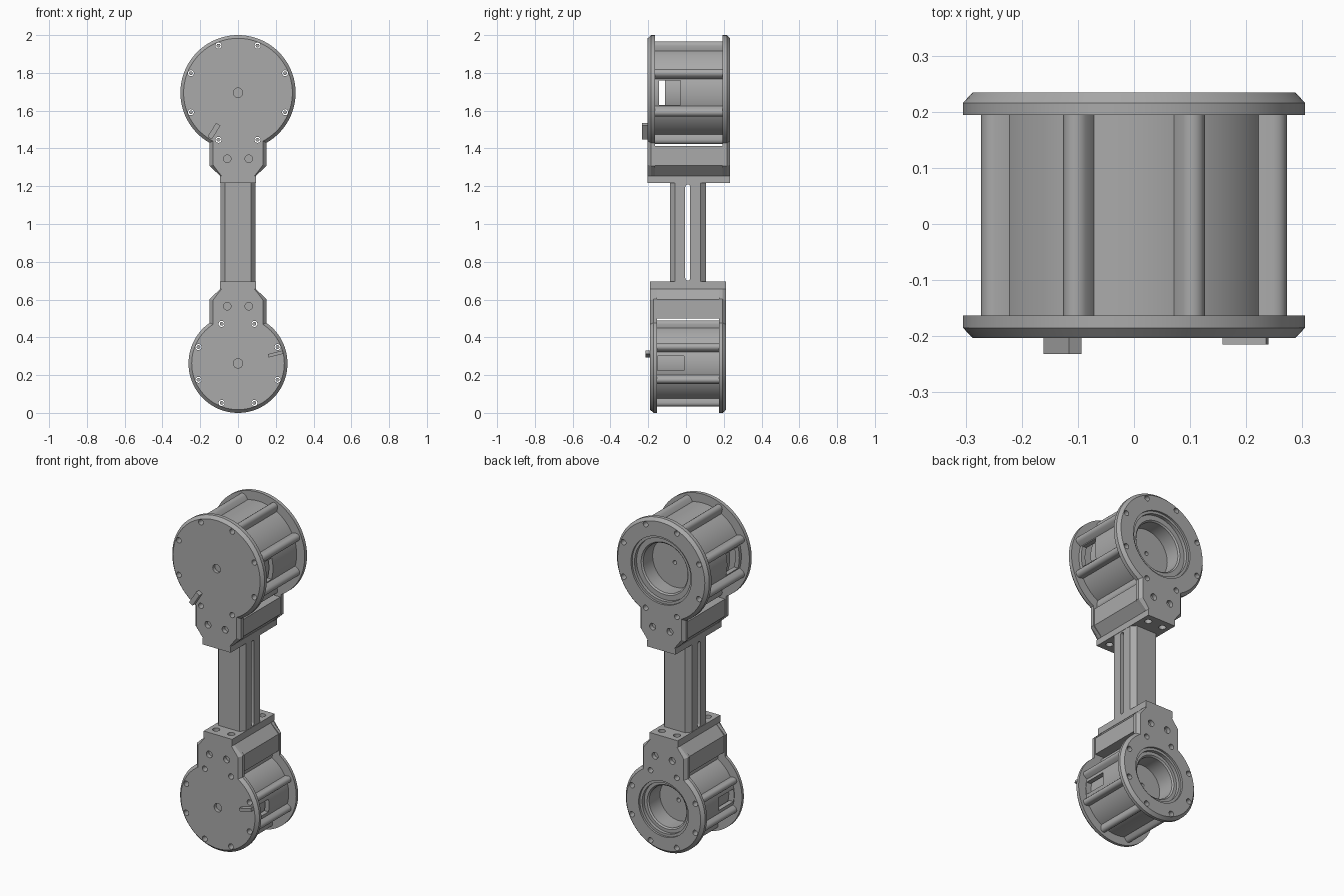
import bpy, bmesh
from math import sin, cos, asin, pi, sqrt, radians

if "Cube" in bpy.data.objects:
    bpy.data.objects.remove(bpy.data.objects["Cube"])

grey = bpy.data.materials.new("machined grey")
grey.use_nodes = True
COLOUR = (0.4, 0.4, 0.4, 1)
grey.diffuse_color = COLOUR
grey.node_tree.nodes["Principled BSDF"].inputs["Base Color"].default_value = COLOUR


# ---- helpers ----
def circle(r, cx=0, cz=0, n=32):
    return [(cx + r * sin(2 * pi * i / n), cz + r * cos(2 * pi * i / n)) for i in range(n)]


def rect(x0, x1, z0, z1):
    return [(x0, z0), (x1, z0), (x1, z1), (x0, z1)]


def ring(pts, a, axis="Y"):
    place = {"X": lambda u, v: (a, u, v), "Y": lambda u, v: (u, a, v), "Z": lambda u, v: (u, v, a)}[axis]
    return [place(u, v) for u, v in pts]


def prism(pts, a, b, axis="Y"):
    return [ring(pts, a, axis), ring(pts, b, axis)]


def make(name, lofts, closed=False):
    """Join rings of points into solids; closed lofts form a tube."""
    bm = bmesh.new()
    for rings in lofts:
        loops = [[bm.verts.new(p) for p in r] for r in rings]
        pairs = list(zip(loops, loops[1:]))
        if closed:
            pairs.append((loops[-1], loops[0]))
        else:
            bm.faces.new(loops[0])
            bm.faces.new(loops[-1])
        n = len(loops[0])
        for lo, hi in pairs:
            for i in range(n):
                j = (i + 1) % n
                bm.faces.new((lo[i], lo[j], hi[j], hi[i]))
    bmesh.ops.recalc_face_normals(bm, faces=bm.faces[:])
    mesh = bpy.data.meshes.new(name)
    bm.to_mesh(mesh)
    bm.free()
    obj = bpy.data.objects.new(name, mesh)
    bpy.context.scene.collection.objects.link(obj)
    return obj


def finish(obj, cuts=()):
    """Cut the holes, then shade and colour the part."""
    if cuts:
        cutter = make("hole_cutter", cuts)
        cutter.hide_render = True
        mod = obj.modifiers.new("holes", "BOOLEAN")
        mod.operation, mod.solver, mod.object = "DIFFERENCE", "EXACT", cutter
        graph = bpy.context.evaluated_depsgraph_get()
        mesh = bpy.data.meshes.new_from_object(obj.evaluated_get(graph))
        obj.modifiers.clear()
        obj.data = mesh
        bpy.data.objects.remove(cutter)
    obj.data.materials.clear()
    obj.data.materials.append(grey)
    obj.data.shade_smooth()
    obj.data.set_sharp_from_angle(angle=radians(30))


def plate_outline(cz, r, s, reach, d):
    """Round plate with a shouldered neck pointing up (s=1) or down (s=-1)."""
    w, t, r = 0.15 - d, 0.095 - d * 0.4, r - d
    a0, n = asin(w / r), 72
    pts = [(r * sin(a), r * cos(a)) for a in (a0 + (2 * pi - 2 * a0) * i / n for i in range(n + 1))]
    shoulder = reach - 0.052 - d * 0.4
    pts += [(-w, shoulder), (-t, reach), (t, reach), (w, shoulder)]
    return [(x, cz + s * v) for x, v in pts]


def ribbed_outline(cz, r, rb, boss, n=240):
    """Circle with eight rounded screw bosses."""
    pts = []
    for i in range(n):
        a = 2 * pi * i / n
        d = a % (pi / 4) - pi / 8
        disc = boss ** 2 - (rb * sin(d)) ** 2
        rad = max(r, rb * cos(d) + sqrt(disc)) if disc > 0 else r
        pts.append((rad * sin(a), cz + rad * cos(a)))
    return pts


# ---- one joint housing: plates, barrel, rotor, neck block, pointer ----
def housing(name, cz, r, s, reach, y0, y1, thick, rb, barrel, boss, rotor, opening,
            step, bore, floor, rotor_front, window, pointer):
    spots = [(rb * sin(pi / 8 + k * pi / 4), cz + rb * cos(pi / 8 + k * pi / 4)) for k in range(8)]
    screws = [prism(circle(0.016, x, z, 20), y0 - 0.1, y1 + 0.1) for x, z in spots]
    neck_z = cz + s * (reach - 0.09)

    for side, out, inn in (("front", y0, y0 + thick), ("back", y1, y1 - thick)):
        sign = 1 if inn > out else -1
        full = plate_outline(cz, r, s, reach, 0)
        face = plate_outline(cz, r, s, reach, 0.017)
        plate = make(f"{name}_{side}_plate",
                     [[ring(full, inn), ring(full, out + sign * 0.018), ring(face, out)]])
        cuts = screws + [prism(circle(0.02, x, neck_z, 24), out - sign * 0.05, out + sign * 0.025)
                         for x in (-0.057, 0.057)]
        if side == "front":
            cuts.append(prism(circle(0.025, 0, cz, 24), out - 0.05, out + 0.02))
        else:
            cuts.append(prism(circle(opening, 0, cz, 64), out + 0.05, inn - 0.05))
        finish(plate, cuts)

    # hollow ribbed barrel with a window on each side
    outer, inner = ribbed_outline(cz, barrel, rb, boss), circle(barrel - 0.027, 0, cz, 240)
    a, b = y0 + thick - 0.005, y1 - thick + 0.005
    shell = make(f"{name}_barrel", [[ring(outer, a), ring(outer, b), ring(inner, b), ring(inner, a)]], True)
    wy0, wy1, half = window
    box = prism(rect(wy0, wy1, cz - half, cz + half), -0.5, 0.5, "X")
    finish(shell, screws + [box])

    # stepped rotor cup seen from the back
    profile = [(rotor, rotor_front), (rotor, y1 - 0.012), (step, y1 - 0.012), (step, y1 - 0.032),
               (bore + 0.008, y1 - 0.032), (bore, y1 - 0.04), (bore, floor), (0.012, floor), (0.012, floor - 0.03)]
    finish(make(f"{name}_rotor", [[ring(circle(q, 0, cz, 64), y) for q, y in profile]]))

    # screw shanks
    finish(make(f"{name}_screws", [prism(circle(0.010, x, z, 16), a, b) for x, z in spots]))

    # block joining the necks
    near = rb * cos(pi / 8) + boss + 0.010
    shape = [(-0.144, near), (-0.144, reach - 0.055), (-0.092, reach), (0.092, reach), (0.144, reach - 0.055),
             (0.144, near)]
    finish(make(f"{name}_neck_block", [prism([(x, cz + s * v) for x, v in shape], a, b)]))

    # pointer tab on the front
    angle, mid, length, width, rise = pointer
    u, v = cos(radians(angle)), sin(radians(angle))
    corners = [(mid + i * length / 2, j * width / 2) for i, j in ((-1, -1), (1, -1), (1, 1), (-1, 1))]
    tab = [(p * u - q * v, cz + p * v + q * u) for p, q in corners]
    finish(make(f"{name}_pointer", [prism(tab, y0 - rise, y0 + 0.01)]))


housing("upper", cz=1.695, r=0.305, s=-1, reach=0.44, y0=-0.203, y1=0.234, thick=0.04,
        rb=0.27, barrel=0.252, boss=0.023, rotor=0.215, opening=0.2, step=0.185, bore=0.147,
        floor=0.105, rotor_front=-0.11, window=(-0.143, -0.03, 0.064),
        pointer=(-122, 0.24, 0.085, 0.027, 0.029))
housing("lower", cz=0.262, r=0.262, s=1, reach=0.393, y0=-0.19, y1=0.212, thick=0.036,
        rb=0.2265, barrel=0.212, boss=0.019, rotor=0.178, opening=0.165, step=0.15, bore=0.123,
        floor=0.07, rotor_front=-0.15, window=(-0.15, -0.01, 0.038),
        pointer=(14, 0.205, 0.08, 0.018, 0.025))

# ---- strut: slotted chamfered bar between two bolted flanges ----
X, XC, Y0, Y1, C = 0.092, 0.068, -0.085, 0.105, 0.028
section = [(-X, Y0 + C), (-XC, Y0), (XC, Y0), (X, Y0 + C), (X, Y1 - C), (XC, Y1), (-XC, Y1), (-X, Y1 - C)]
bar = make("strut_bar", [prism(section, 0.68, 1.235, "Z")])
slot = [(0.009 + 0.013 * cos(pi * i / 8), (1.197 if i < 9 else 0.71) + 0.013 * sin(pi * i / 8))
        for i in range(9)]
slot += [(0.009 - 0.013 * cos(pi * i / 8), 0.713 - 0.013 * sin(pi * i / 8)) for i in range(9)]
finish(bar, [prism(slot, -0.3, 0.3, "X")])

for label, z0, z1, y0, y1 in (("lower", 0.655, 0.695, -0.19, 0.212), ("upper", 1.218, 1.255, -0.203, 0.234)):
    flange = make(f"{label}_flange", [prism(rect(-0.094, 0.094, y0, y1), z0, z1, "Z")])
    bolts = [prism(circle(0.02, x, y, 20), z0 - 0.02, z1 + 0.02, "Z")
             for x in (-0.05, 0.05) for y in (y0 + 0.055, y1 - 0.055)]
    finish(flange, bolts)
